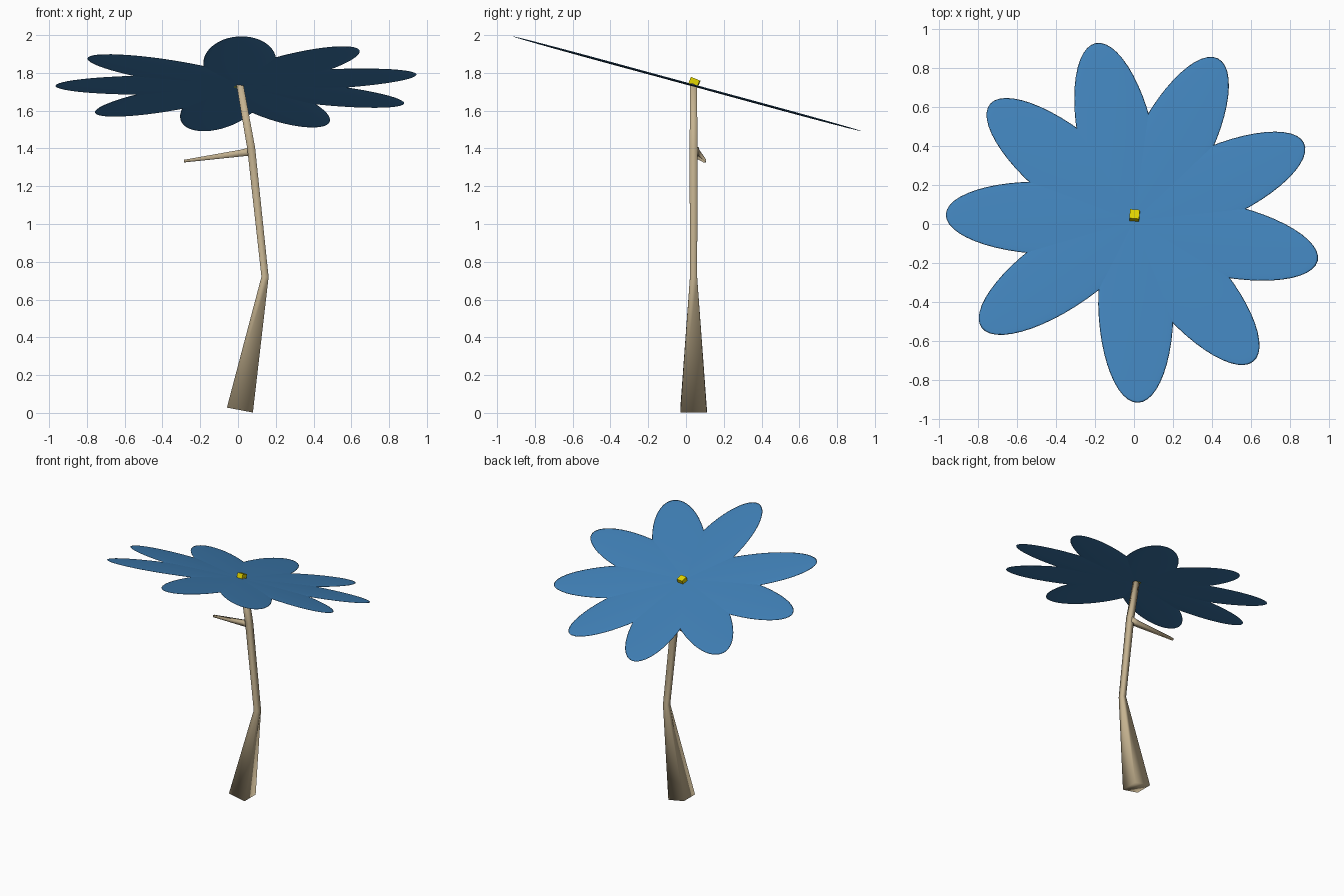
import bpy, bmesh, math
from mathutils import Vector, Matrix

if "Cube" in bpy.data.objects:
    bpy.data.objects.remove(bpy.data.objects["Cube"])


def material(name, rgb):
    m = bpy.data.materials.new(name)
    m.diffuse_color = (*rgb, 1)
    m.use_nodes = True
    m.node_tree.nodes["Principled BSDF"].inputs["Base Color"].default_value = m.diffuse_color
    return m


blue = material("petal blue", (0.052, 0.22, 0.48))
tan = material("stem tan", (0.56, 0.45, 0.28))
yellow = material("centre yellow", (0.75, 0.65, 0.0))


def finish(name, bm, mat, smooth=True):
    bmesh.ops.recalc_face_normals(bm, faces=bm.faces)
    mesh = bpy.data.meshes.new(name)
    bm.to_mesh(mesh)
    bm.free()
    for p in mesh.polygons:
        p.use_smooth = smooth
    mesh.materials.append(mat)
    ob = bpy.data.objects.new(name, mesh)
    bpy.context.collection.objects.link(ob)
    return ob


def square_tube(name, path, mat):
    """Square-section tapered tube through (x, y, z, half width) points."""
    bm = bmesh.new()
    pts = [Vector(p[:3]) for p in path]
    rings = []
    for i, p in enumerate(pts):
        d = Vector((0, 0, 0))
        if i > 0:
            d += (p - pts[i - 1]).normalized()
        if i < len(pts) - 1:
            d += (pts[i + 1] - p).normalized()
        d.normalize()
        u = (Vector((0, 1, 0)) - d * d.y).normalized()
        v = d.cross(u)
        h = path[i][3]
        rings.append([bm.verts.new(p + h * (a * u + b * v))
                      for a, b in ((-1, -1), (1, -1), (1, 1), (-1, 1))])
    for r, s in zip(rings, rings[1:]):
        for k in range(4):
            n = (k + 1) % 4
            bm.faces.new((r[k], r[n], s[n], s[k]))
    bm.faces.new(rings[0])
    bm.faces.new(rings[-1])
    return finish(name, bm, mat)


# bent stem and its side twig
square_tube("stem", [(0.01, 0.04, 0.015, 0.07), (0.143, 0.04, 0.72, 0.019),
                     (0.07, 0.04, 1.40, 0.021), (0.01, 0.04, 1.74, 0.018)], tan)
square_tube("twig", [(0.07, 0.045, 1.385, 0.022), (0.02, 0.052, 1.376, 0.018),
                     (-0.285, 0.10, 1.333, 0.007)], tan)

# nine flattened ellipsoid petals lying in one tilted plane
tilt = Matrix.Translation((0, 0.015, 1.74)) @ Matrix.Rotation(math.radians(-15.2), 4, 'X')
for i in range(9):
    bm = bmesh.new()
    bmesh.ops.create_uvsphere(bm, u_segments=48, v_segments=16, radius=1)
    bm.transform(tilt @ Matrix.Rotation(math.radians(-88.8 + 38.1 * i), 4, 'Z')
                 @ Matrix.Translation((0.445, 0, 0))
                 @ Matrix.Diagonal((0.522, 0.193, 0.006, 1)))
    finish("petal_%d" % (i + 1), bm, blue)

# small cube at the flower's heart
bm = bmesh.new()
bmesh.ops.create_cube(bm, size=0.05)
bm.transform(Matrix.Translation((0.003, 0.044, 1.75))
             @ Matrix.Rotation(math.radians(-22), 4, 'X')
             @ Matrix.Rotation(math.radians(-5), 4, 'Z')
             @ Matrix.Diagonal((1, 1, 0.8, 1)))
finish("flower_centre", bm, yellow, smooth=False)
